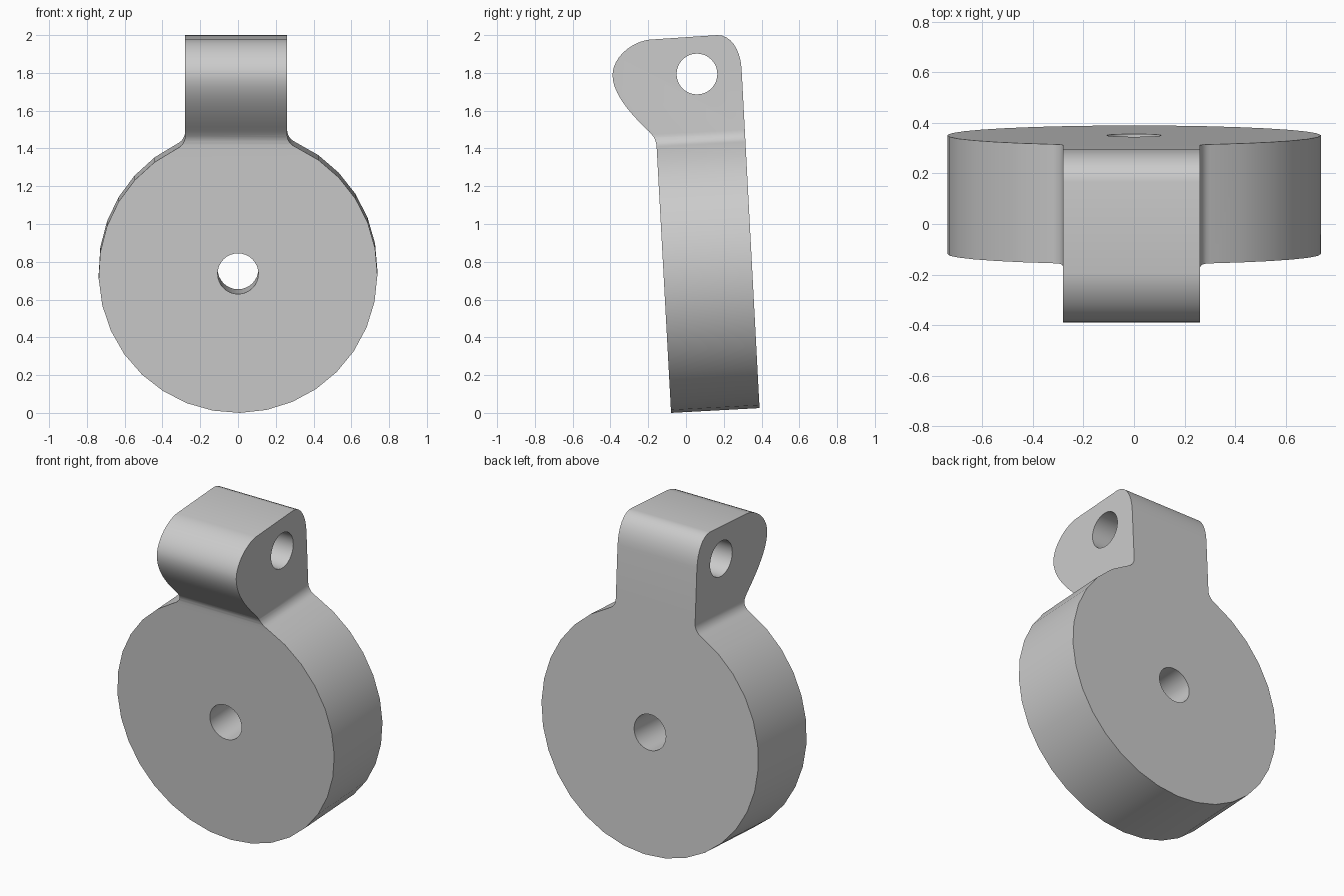
import bpy, bmesh, math
from mathutils import Vector, Matrix
from mathutils.geometry import interpolate_bezier

if "Cube" in bpy.data.objects:
    bpy.data.objects.remove(bpy.data.objects["Cube"], do_unlink=True)

TILT = 0.054            # backward lean of the disc
R = 0.738               # disc radius
LEFT, RIGHT = 0.26, -0.28   # side faces of the lug
FRONT = Vector((0, -0.079, 0))  # lowest front point of the disc
lean = Matrix.Translation(FRONT) @ Matrix.Rotation(TILT, 4, 'X')

grey = bpy.data.materials.new("plain grey")
grey.use_nodes = True
grey.diffuse_color = (0.6, 0.6, 0.6, 1)
grey.node_tree.nodes["Principled BSDF"].inputs["Base Color"].default_value = (0.6, 0.6, 0.6, 1)


def prism(name, points, sweep, matrix=None):
    """Solid made by sweeping a closed outline along a vector."""
    bm = bmesh.new()
    face = bm.faces.new([bm.verts.new(p) for p in points])
    swept = bmesh.ops.extrude_face_region(bm, geom=[face])["geom"]
    bmesh.ops.translate(bm, vec=sweep, verts=[v for v in swept if isinstance(v, bmesh.types.BMVert)])
    if matrix:
        bm.transform(matrix)
    bmesh.ops.recalc_face_normals(bm, faces=bm.faces)
    mesh = bpy.data.meshes.new(name)
    bm.to_mesh(mesh)
    bm.free()
    mesh.materials.append(grey)
    ob = bpy.data.objects.new(name, mesh)
    bpy.context.collection.objects.link(ob)
    return ob


def arc(cx, cz, r, start, end, steps):
    return [(cx + r * math.cos(start + (end - start) * i / steps),
             cz + r * math.sin(start + (end - start) * i / steps)) for i in range(steps + 1)]


def fillet(edge, r=0.07):
    """Concave corner between the disc and one neck side, from disc to neck."""
    cx = edge + r
    rise = math.sqrt((R + r) ** 2 - cx ** 2)
    angle = math.atan2(rise, cx)
    return angle, arc(cx, R + rise, r, angle + math.pi, math.pi, 6)[::-1]


def curve(a, ha, hb, b, steps=9):
    return [tuple(p) for p in interpolate_bezier(*(Vector(q) for q in (a, ha, hb, b)), steps)]


# Front outline: disc, fillets and neck
a_left, fil_left = fillet(LEFT)
a_right, fil_right = fillet(-RIGHT)
rim = arc(0, R, R, a_left, -math.pi - a_right, 28)
outline = [(RIGHT, 2.3), (LEFT, 2.3)] + fil_left + rim[1:-1] + [(-x, z) for x, z in reversed(fil_right)]
body = prism("hanging_disc", [(x, -0.6, z) for x, z in outline], (0, 1.4, 0), lean)

# Side profile: leaning slab with a rounded nose at the top
down = Vector((math.sin(TILT), -math.cos(TILT))) * 0.1
profile = [(FRONT.y + down.x, down.y)]
profile += curve((-0.155, 1.4), (-0.157, 1.44), (-0.165, 1.46), (-0.198, 1.492), 6)
profile += curve((-0.198, 1.492), (-0.27, 1.56), (-0.389, 1.68), (-0.389, 1.788), 12)[1:]
profile += curve((-0.389, 1.788), (-0.389, 1.88), (-0.29, 1.965), (-0.193, 1.976), 12)[1:]
profile += curve((0.167, 2.0), (0.235, 2.0), (0.286, 1.93), (0.294, 1.825))
profile.append((0.389 + down.x, 0.029 + down.y))
side = prism("side_profile", [(-1, y, z) for y, z in profile], (2, 0, 0))

# Holes: through the disc centre and across the lug
disc_hole = prism("disc_hole", [(x, -0.3, z) for x, z in arc(0, R, 0.108, 0, math.tau, 32)[:-1]],
                  (0, 1.2, 0), lean)
lug_hole = prism("lug_hole", [(-0.6, y, z) for y, z in arc(0.058, 1.794, 0.108, 0, math.tau, 32)[:-1]],
                 (1.2, 0, 0))

# Carve the body
bpy.context.view_layer.objects.active = body
for cutter, operation in ((side, 'INTERSECT'), (disc_hole, 'DIFFERENCE'), (lug_hole, 'DIFFERENCE')):
    mod = body.modifiers.new(cutter.name, 'BOOLEAN')
    mod.object, mod.operation, mod.solver = cutter, operation, 'EXACT'
    bpy.ops.object.modifier_apply(modifier=mod.name)
    bpy.data.objects.remove(cutter, do_unlink=True)

bpy.ops.object.select_all(action='DESELECT')
body.select_set(True)
bpy.ops.object.shade_smooth_by_angle(angle=math.radians(30))
